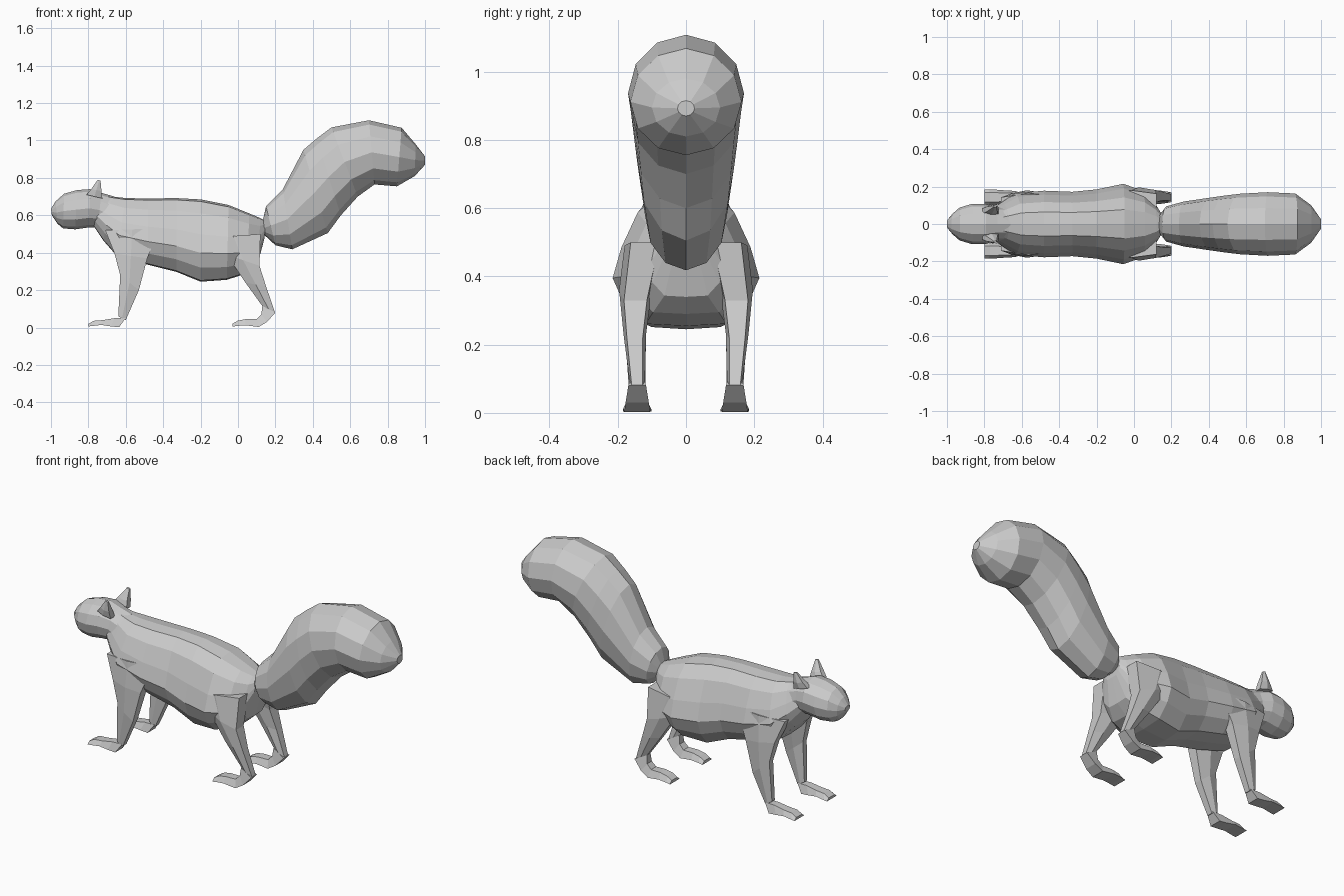
import bpy, bmesh, math

# Half cross-sections: (sideways, along) from the top point to the bottom point
ROUND = [(math.sin(math.pi * i / 6), math.cos(math.pi * i / 6)) for i in range(7)]
PEAR = [(0, 1), (.36, .95), (.66, .66), (.88, .15), (1, -.3), (.85, -.66), (.55, -.97), (0, -1)]
LIMB = [(.55, 1), (1, 0), (.7, -1)]
FOOT = [(.6, 1), (1, -1)]


def loft(name, sections, shape, y0=None):
    """Skin rings, each given as (x, z of top), (x, z of bottom), half width[, y centre]."""
    full = shape + [(-a, b) for a, b in reversed(shape) if a > 1e-5]
    bm = bmesh.new()
    rings = []
    for s in sections:
        (x1, z1), (x2, z2), w = s[:3]
        yc = s[3] if len(s) > 3 else (y0 or 0)
        rings.append([bm.verts.new((x1 + (x2 - x1) * (1 - b) / 2, yc + w * a,
                                    z1 + (z2 - z1) * (1 - b) / 2)) for a, b in full])
    n = len(full)
    for r, q in zip(rings, rings[1:]):
        for i in range(n):
            j = (i + 1) % n
            bm.faces.new((r[i], r[j], q[j], q[i]))
    bm.faces.new(rings[0])
    bm.faces.new(rings[-1])
    bmesh.ops.recalc_face_normals(bm, faces=bm.faces)
    me = bpy.data.meshes.new(name)
    bm.to_mesh(me)
    bm.free()
    ob = bpy.data.objects.new(name, me)
    bpy.context.collection.objects.link(ob)
    if y0 is not None:  # paired part
        ob.modifiers.new("Mirror", 'MIRROR').use_axis = (False, True, False)
        ob.modifiers["Mirror"].use_mirror_merge = False
    return ob


# Head, muzzle to neck
loft("head", [
    ((-1.0, .635), (-.995, .60), .022),
    ((-.975, .675), (-.965, .555), .055),
    ((-.93, .715), (-.935, .53), .088),
    ((-.86, .735), (-.87, .525), .108),
    ((-.79, .74), (-.80, .535), .108),
    ((-.73, .72), (-.75, .535), .09),
    ((-.66, .70), (-.70, .50), .09)], ROUND)

# Torso, neck to rump
loft("body", [
    ((-.74, .715), (-.77, .54), .08),
    ((-.67, .70), (-.72, .465), .12),
    ((-.60, .692), (-.65, .385), .165),
    ((-.48, .69), (-.48, .335), .178),
    ((-.33, .692), (-.33, .298), .172),
    ((-.20, .685), (-.20, .245), .185),
    ((-.05, .655), (-.06, .255), .215),
    ((.06, .61), (.05, .29), .175),
    ((.12, .585), (.105, .34), .115),
    ((.15, .57), (.14, .47), .06)], PEAR)

# Bushy tail
loft("tail", [
    ((.13, .56), (.135, .50), .045),
    ((.15, .65), (.20, .44), .095),
    ((.24, .74), (.29, .418), .12),
    ((.35, .95), (.48, .505), .142),
    ((.42, 1.01), (.55, .60), .152),
    ((.50, 1.07), (.64, .70), .162),
    ((.70, 1.108), (.73, .765), .17),
    ((.875, 1.068), (.85, .755), .163),
    ((.95, .98), (.945, .81), .10),
    ((1.0, .915), (1.0, .87), .025)], ROUND)

# Ears
loft("ears", [
    ((-.81, .71), (-.725, .69), .026, .07),
    ((-.785, .74), (-.73, .73), .024, .08),
    ((-.75, .79), (-.735, .785), .006, .095)], LIMB, .07)

# Legs
loft("front_legs", [
    ((-.71, .52), (-.42, .53), .05, .115),
    ((-.66, .395), (-.485, .37), .04, .14),
    ((-.63, .28), (-.53, .20), .031, .148),
    ((-.64, .06), (-.60, .04), .023, .143)], LIMB, .143)
loft("hind_legs", [
    ((-.15, .48), (.12, .50), .06, .12),
    ((-.06, .39), (.115, .33), .048, .148),
    ((.04, .24), (.15, .22), .033, .15),
    ((.13, .115), (.198, .08), .023, .143)], LIMB, .143)

# Feet
loft("front_feet", [
    ((-.602, .05), (-.635, .002), .034),
    ((-.66, .05), (-.68, .006), .036),
    ((-.72, .04), (-.73, .014), .04),
    ((-.77, .036), (-.78, .008), .042),
    ((-.80, .02), (-.80, .006), .042)], FOOT, .143)
loft("hind_feet", [
    ((.13, .115), (.20, .08), .026),
    ((.125, .07), (.155, .03), .034),
    ((.10, .045), (.11, .003), .038),
    ((.04, .045), (.04, .012), .041),
    ((0, .037), (-.01, .008), .042),
    ((-.03, .02), (-.03, .004), .042)], FOOT, .143)
